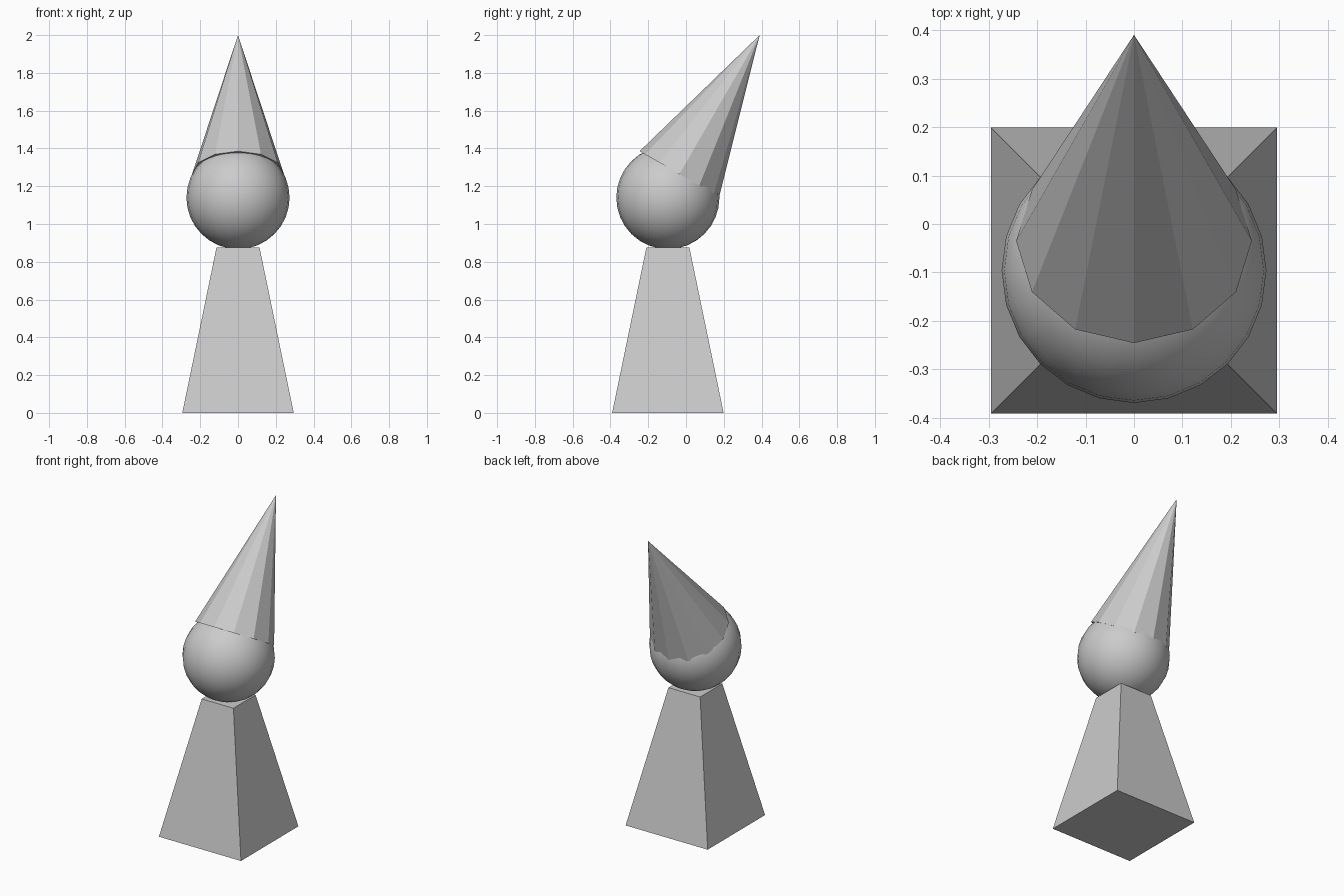
import bpy
from math import radians, sqrt

if "Cube" in bpy.data.objects:
    bpy.data.objects.remove(bpy.data.objects["Cube"])

CY = -0.096  # shared y centre of the pedestal and ball


def finish(name):
    ob = bpy.context.object
    ob.name = name
    return ob


# Tapered square pedestal
height = 0.875
bpy.ops.mesh.primitive_cone_add(vertices=4, radius1=0.295 * sqrt(2), radius2=0.114 * sqrt(2),
                                depth=height, location=(0, CY, height / 2),
                                rotation=(0, 0, radians(45)))
pedestal = finish("pedestal")
bpy.ops.object.transform_apply(location=False, rotation=True, scale=False)

# Smooth ball resting on the pedestal
bpy.ops.mesh.primitive_uv_sphere_add(segments=24, ring_count=16, radius=0.273,
                                     location=(0, CY, 1.14))
ball = finish("ball")
bpy.ops.object.shade_smooth()

# Twelve-sided cone hat, tipped backwards 30 degrees
tilt = radians(30)
bpy.ops.mesh.primitive_cone_add(vertices=12, radius1=0.243, radius2=0, depth=0.85,
                                location=(0, 0, 0))
hat = finish("cone_hat")
hat.rotation_euler = (-tilt, 0, 0)
hat.location = (0, -0.035 + 0.425 * 0.5, 1.264 + 0.425 * 0.866)
